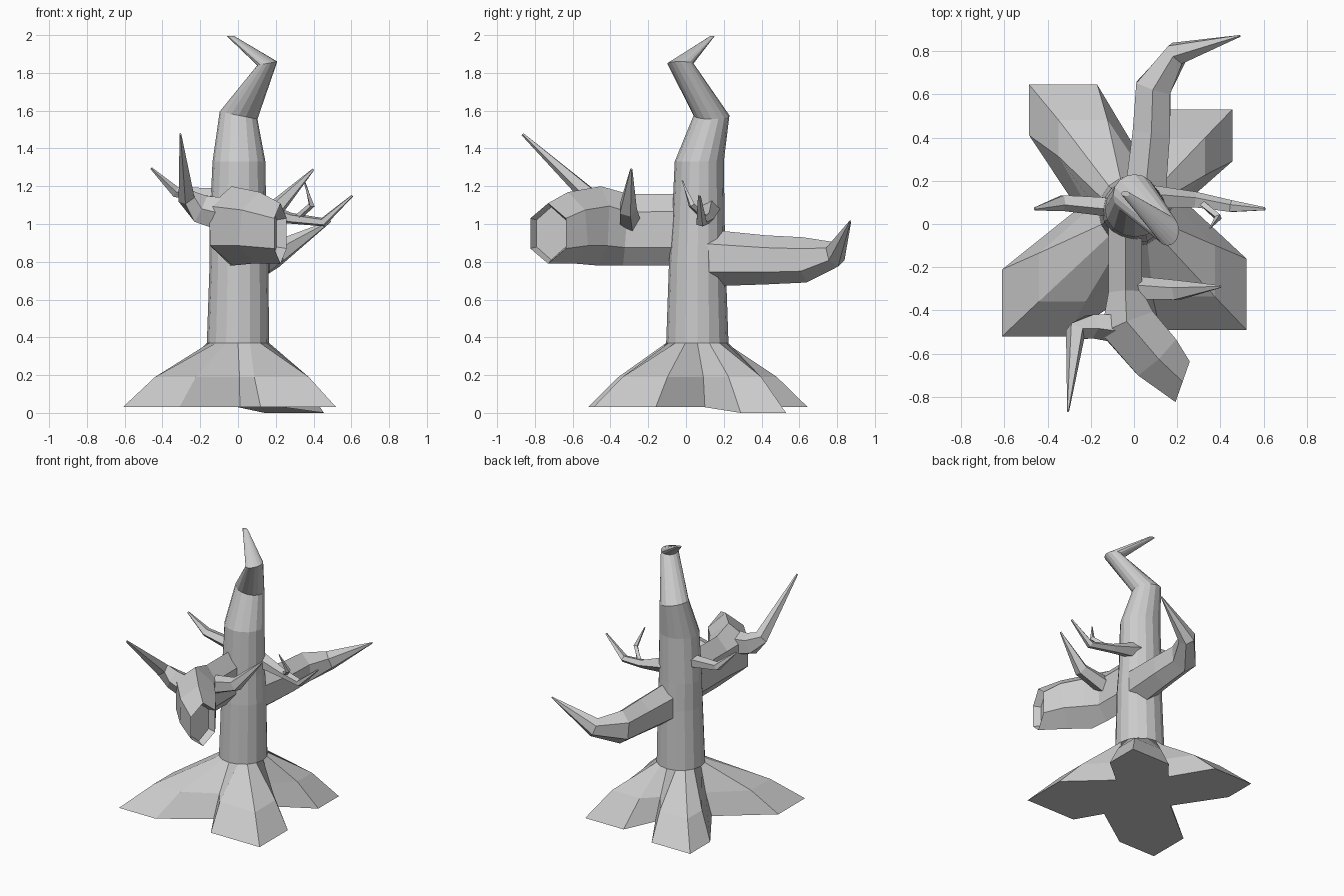
import bpy, bmesh
from math import cos, sin, pi, radians
from mathutils import Vector

if "Cube" in bpy.data.objects:
    bpy.data.objects.remove(bpy.data.objects["Cube"], do_unlink=True)

bark = bpy.data.materials.new("grey bark")
bark.use_nodes = True
GREY = (0.6, 0.6, 0.6, 1)
bark.diffuse_color = GREY
bark.node_tree.nodes["Principled BSDF"].inputs["Base Color"].default_value = GREY


def loft(name, rings, hollow=0):
    """Skin a list of equal point rings, cap both ends, optionally dent the last cap."""
    bm = bmesh.new()
    loops = [[bm.verts.new(p) for p in ring] for ring in rings]
    n = len(loops[0])
    for a, b in zip(loops, loops[1:]):
        for i in range(n):
            j = (i + 1) % n
            bm.faces.new((a[i], a[j], b[j], b[i]))
    bm.faces.new(loops[0][::-1])
    end = bm.faces.new(loops[-1])
    bmesh.ops.recalc_face_normals(bm, faces=bm.faces[:])
    if hollow:
        bmesh.ops.inset_region(bm, faces=[end], thickness=0.02)
        bmesh.ops.translate(bm, verts=end.verts[:], vec=-end.normal * hollow)
    mesh = bpy.data.meshes.new(name)
    bm.to_mesh(mesh)
    bm.free()
    mesh.materials.append(bark)
    obj = bpy.data.objects.new(name, mesh)
    bpy.context.collection.objects.link(obj)
    return obj


def branch(name, stations, sides=6, end_dir=None, hollow=0):
    """Bent tapering branch; each station is x, y, z, half width, half height."""
    pts = [Vector(s[:3]) for s in stations]
    rings = []
    for k, s in enumerate(stations):
        before = (pts[k] - pts[max(k - 1, 0)]).normalized()
        after = (pts[min(k + 1, len(pts) - 1)] - pts[k]).normalized()
        d = (before + after).normalized()
        if end_dir and k == len(pts) - 1:
            d = Vector(end_dir).normalized()
        side = d.cross(Vector((0, 0, 1))).normalized()
        up = side.cross(d)
        rings.append([pts[k] + side * s[3] * cos(t) + up * s[4] * sin(t)
                      for t in (2 * pi * (i + 0.5) / sides for i in range(sides))])
    return loft(name, rings, hollow)


# Spreading roots: four pointed feet with a valley between each pair
valleys = [(0.24, 0.1), (0.0, 0.36), (-0.26, 0.07), (0.01, -0.3)]
feet = [[(0.455, 0.29), (0.455, 0.53), (0.14, 0.53)],
        [(-0.17, 0.645), (-0.485, 0.645), (-0.485, 0.41)],
        [(-0.61, -0.21), (-0.61, -0.52), (-0.31, -0.52)],
        [(0.12, -0.49), (0.52, -0.49), (0.52, -0.16)]]
ground, shoulder = [], []
for q, (valley, foot) in enumerate(zip(valleys, feet)):
    for k, (x, y) in enumerate([valley] + foot):
        ground.append(Vector((x, y, 0 if q == 0 and k else 0.03)))
        f = 0.72 if k else 0.8
        shoulder.append(Vector((x * f, 0.06 + (y - 0.06) * f, 0.19)))


# Trunk: sixteen sided, leaning into a crooked pointed top
def trunk_ring(cx, cy, z, rx, ry, tilt=0):
    ring = []
    for i in range(16):
        c, s = cos(i * pi / 8), sin(i * pi / 8)
        ring.append(Vector((cx + rx * c, cy + ry * s, z + tilt * c)))
    return ring


trunk = [(0, 0.06, 0.37, 0.165, 0.165), (0.005, 0.06, 0.8, 0.155, 0.15),
         (0, 0.065, 1.0, 0.15, 0.14), (0.005, 0.07, 1.33, 0.14, 0.13),
         (0.003, 0.135, 1.575, 0.1, 0.095, -0.02),
         (0.155, -0.03, 1.85, 0.053, 0.07, 0.01),
         (-0.04, 0.14, 1.995, 0.02, 0.012)]
loft("trunk_and_roots", [ground, shoulder] + [trunk_ring(*t) for t in trunk])

# Thick front limb, broken off with a hollow end
branch("front_limb", [(-0.04, 0.02, 0.97, 0.09, 0.19), (-0.04, -0.32, 0.97, 0.09, 0.19),
                      (-0.03, -0.46, 0.99, 0.15, 0.21), (0.1, -0.61, 0.98, 0.14, 0.19),
                      (0.225, -0.73, 0.95, 0.115, 0.16)],
       end_dir=(0.94, -0.33, 0), hollow=0.05)
branch("front_limb_spike", [(-0.02, -0.48, 1.04, 0.08, 0.1), (-0.2, -0.47, 1.08, 0.06, 0.08),
                            (-0.27, -0.5, 1.14, 0.05, 0.05), (-0.305, -0.865, 1.475, 0.005, 0.008)], 5)
branch("front_limb_twig", [(0.0, -0.3, 1.02, 0.06, 0.07), (0.2, -0.31, 1.08, 0.05, 0.05),
                           (0.4, -0.29, 1.29, 0.006, 0.006)], 5)

# Back limb curling up to a point
branch("back_limb", [(0.05, 0.12, 0.82, 0.11, 0.15), (0.08, 0.42, 0.81, 0.1, 0.13),
                     (0.09, 0.63, 0.81, 0.095, 0.12), (0.2, 0.79, 0.84, 0.06, 0.07),
                     (0.49, 0.87, 1.015, 0.005, 0.005)])

# Thin side branches
branch("left_branch", [(0.08, 0.12, 1.08, 0.06, 0.06), (0.28, 0.11, 1.03, 0.04, 0.03),
                       (0.45, 0.08, 1.01, 0.03, 0.025), (0.605, 0.07, 1.15, 0.008, 0.006)], 5)
branch("left_branch_twig", [(0.31, 0.1, 1.03, 0.018, 0.018), (0.39, 0.03, 1.1, 0.018, 0.018),
                            (0.35, -0.02, 1.23, 0.004, 0.004)], 4)
branch("right_branch", [(-0.08, 0.08, 1.14, 0.05, 0.05), (-0.33, 0.1, 1.17, 0.04, 0.03),
                        (-0.46, 0.07, 1.295, 0.008, 0.006)], 5)
